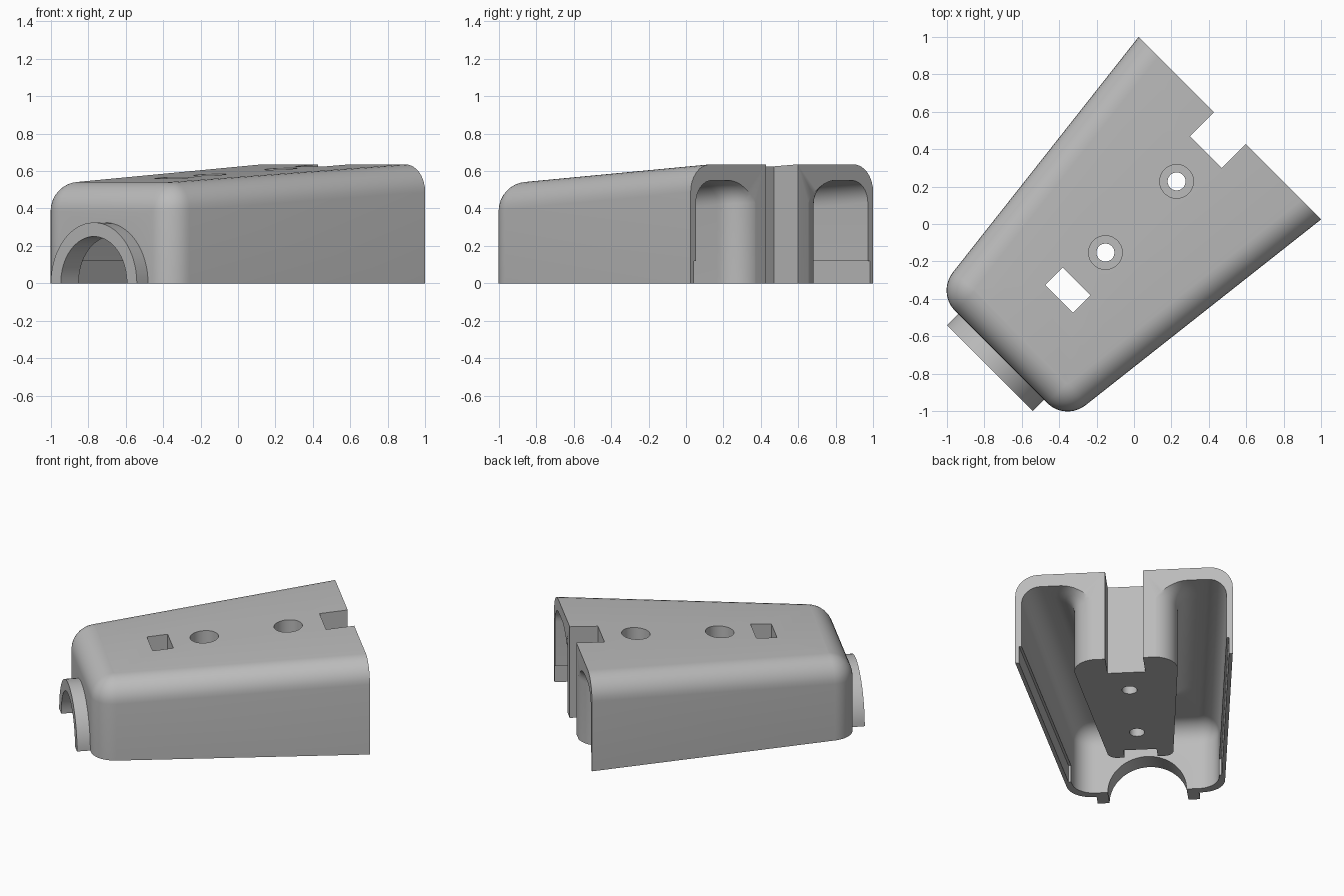
import bpy, bmesh, math
from mathutils import Matrix, Vector

if "Cube" in bpy.data.objects:
    bpy.data.objects.remove(bpy.data.objects["Cube"], do_unlink=True)

TURN = Matrix.Rotation(math.radians(45), 4, 'Z')   # the hood lies diagonally
BACK, FRONT, FLARE, SLOPE = 0.725, -1.005, 0.118, 0.0594


def half_width(u, at_back):
    return at_back - FLARE * (BACK - u)


def rounded(points, steps=10):
    """Plan outline from (u, v, corner radius) triples."""
    out = []
    for i, (u, v, r) in enumerate(points):
        p = Vector((u, v))
        if r == 0:
            out.append(p)
            continue
        a = (Vector(points[i - 1][:2]) - p).normalized()
        b = (Vector(points[(i + 1) % len(points)][:2]) - p).normalized()
        half = a.angle(b) / 2
        centre = p + (a + b).normalized() * (r / math.sin(half))
        start = (p + a * (r / math.tan(half)) - centre).normalized()
        end = (p + b * (r / math.tan(half)) - centre).normalized()
        out += [centre + start.slerp(end, k / steps) * r for k in range(steps + 1)]
    return out


def finish(name, bm, helper=True):
    bmesh.ops.recalc_face_normals(bm, faces=bm.faces)
    bm.transform(TURN)
    mesh = bpy.data.meshes.new(name)
    bm.to_mesh(mesh)
    bm.free()
    ob = bpy.data.objects.new(name, mesh)
    bpy.context.collection.objects.link(ob)
    ob.hide_render = helper
    return ob


def prism(name, outline, low, top_at_back, slope=0.0, bevel=0.0, open_end=None, helper=True):
    """Extruded plan with a sloping top; the top rim is rounded except at open_end."""
    bm = bmesh.new()
    n = len(outline)
    base = [bm.verts.new((p[0], p[1], low)) for p in outline]
    top = [bm.verts.new((p[0], p[1], top_at_back - slope * (BACK - p[0]))) for p in outline]
    bm.faces.new(base)
    bm.faces.new(top)
    for i in range(n):
        j = (i + 1) % n
        bm.faces.new((base[i], base[j], top[j], top[i]))
    bmesh.ops.recalc_face_normals(bm, faces=bm.faces)
    if bevel:
        rim = [e for e in bm.edges if all(v in top for v in e.verts)
               and not all(abs(v.co.x - open_end) < 1e-4 for v in e.verts)]
        bmesh.ops.bevel(bm, geom=rim, offset=bevel, offset_type='OFFSET', segments=8,
                        profile=0.5, affect='EDGES', clamp_overlap=False)
    return finish(name, bm, helper)


def cylinder(name, radius, start, end, axis, u=0.0):
    bm = bmesh.new()
    bmesh.ops.create_cone(bm, cap_ends=True, segments=64, radius1=radius,
                          radius2=radius, depth=end - start)
    middle = (start + end) / 2
    if axis == 'X':
        bm.transform(Matrix.Translation((middle, 0, 0)) @ Matrix.Rotation(math.pi / 2, 4, 'Y'))
    else:
        bm.transform(Matrix.Translation((u, 0, middle)))
    return finish(name, bm)


def box(name, u0, u1, v, z0, z1):
    return prism(name, [(u0, -v), (u1, -v), (u1, v), (u0, v)], z0, z1)


# Outer body
wf, wb = half_width(FRONT, 0.69), 0.69
hood = prism("hood_shell", rounded([(BACK, -wb, 0), (FRONT, -wf, 0.155),
                                    (FRONT, wf, 0.155), (BACK, wb, 0)]),
             0, 0.636, SLOPE, 0.148, BACK, helper=False)

# Cavity that wraps around a central rounded boss
far, inner, nose, heel = 1.0, -0.955, -0.525, BACK + 0.002
ci, co = half_width(inner, 0.65), half_width(far, 0.65)
bb, bf = 0.345, half_width(nose, 0.35)
cavity = prism("cavity_cutter", rounded([
    (far, -co, 0), (inner, -ci, 0.14), (inner, ci, 0.14), (far, co, 0),
    (far, 0.03, 0), (heel, 0.03, 0), (heel, bb, 0.15), (nose, bf, 0.06),
    (nose, -bf, 0.06), (heel, -bb, 0.15), (heel, -0.03, 0), (far, -0.03, 0)]),
    -0.1, 0.55, SLOPE, 0.12, far)

cuts = [(cylinder("collar", 0.325, -1.09, -0.98, 'X'), 'UNION'),
        (box("base_cutter", -1.3, 1.0, 1.0, -0.5, 0), 'DIFFERENCE'),
        (cavity, 'DIFFERENCE')]

# Cable entry with a narrower front lip
cuts += [(cylinder("entry_cutter", 0.25, -1.2, -0.9, 'X'), 'DIFFERENCE'),
         (cylinder("entry_bore_cutter", 0.278, -1.03, -0.9, 'X'), 'DIFFERENCE')]

# Shallow rebates low on the side walls
for side in (-1, 1):
    strip = [(u, side * (half_width(u, 0.65) + d))
             for u, d in ((-0.8, -0.02), (far, -0.02), (far, 0.016), (-0.8, 0.016))]
    cuts.append((prism("rebate_cutter", strip, -0.1, 0.12), 'DIFFERENCE'))

# Back notch, front slot and the two counterbored screw holes
cuts += [(box("notch_cutter", 0.544, 1.1, 0.12, -0.1, 0.8), 'DIFFERENCE'),
         (box("slot_cutter", -0.566, -0.433, 0.105, -0.1, 0.8), 'DIFFERENCE')]
for u in (0.322, -0.216):
    cuts += [(cylinder("counterbore_cutter", 0.09, 0.3, 0.8, 'Z', u), 'DIFFERENCE'),
             (cylinder("screw_hole_cutter", 0.048, -0.1, 0.8, 'Z', u), 'DIFFERENCE')]

for tool, operation in cuts:
    mod = hood.modifiers.new(tool.name, 'BOOLEAN')
    mod.operation, mod.solver, mod.object = operation, 'EXACT', tool

# Bake the cuts and remove the helpers
bpy.context.view_layer.update()
solid = bpy.data.meshes.new_from_object(hood.evaluated_get(bpy.context.evaluated_depsgraph_get()))
hood.modifiers.clear()
hood.data = solid
for tool, _ in cuts:
    bpy.data.objects.remove(tool, do_unlink=True)

# Plain grey plastic
grey = bpy.data.materials.new("grey_plastic")
grey.use_nodes = True
colour = (0.5, 0.5, 0.5, 1)
grey.diffuse_color = colour
grey.node_tree.nodes["Principled BSDF"].inputs["Base Color"].default_value = colour
solid.materials.clear()
solid.materials.append(grey)

bpy.ops.object.select_all(action='DESELECT')
hood.select_set(True)
bpy.context.view_layer.objects.active = hood
bpy.ops.object.shade_smooth_by_angle(angle=math.radians(30))
